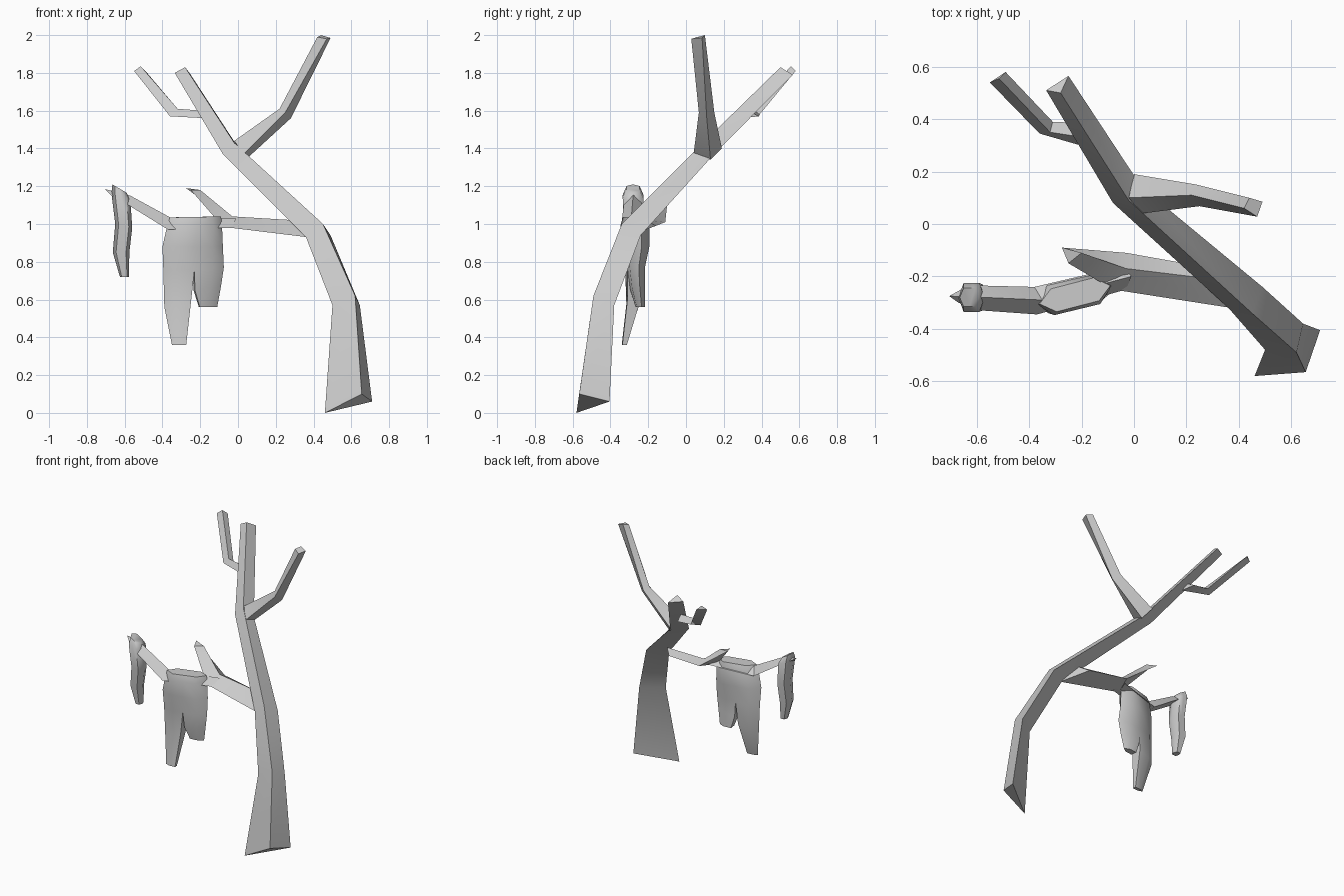
import bpy, bmesh
from mathutils import Vector


def skin(bm, rings, cap_start=True, cap_end=True):
    """Bridge a series of equal-count point rings."""
    vs = [[bm.verts.new(p) for p in r] for r in rings]
    n = len(vs[0])
    for a, b in zip(vs, vs[1:]):
        for i in range(n):
            j = (i + 1) % n
            bm.faces.new((a[i], a[j], b[j], b[i]))
    if cap_start:
        bm.faces.new(vs[0])
    if cap_end:
        bm.faces.new(vs[-1])


def finish(name, bm, angle):
    bmesh.ops.remove_doubles(bm, verts=bm.verts, dist=0.0005)
    bmesh.ops.recalc_face_normals(bm, faces=bm.faces)
    me = bpy.data.meshes.new(name)
    bm.to_mesh(me)
    bm.free()
    ob = bpy.data.objects.new(name, me)
    bpy.context.collection.objects.link(ob)
    bpy.ops.object.select_all(action='DESELECT')
    ob.select_set(True)
    bpy.context.view_layer.objects.active = ob
    bpy.ops.object.shade_smooth_by_angle(angle=angle)


def limb(name, rings):
    bm = bmesh.new()
    skin(bm, rings)
    finish(name, bm, 0.6)


# Three-sided trunk, running on into the main upper limb
limb("trunk", [
    [(.46, -.58, 0), (.655, -.565, .10), (.71, -.405, .06)],
    [(.50, -.48, .57), (.62, -.49, .62), (.645, -.38, .57)],
    [(.36, -.32, .93), (.45, -.34, 1.0), (.49, -.24, .94)],
    [(-.08, .08, 1.37), (-.02, .09, 1.43), (.03, .14, 1.36)],
    [(-.335, .51, 1.80), (-.28, .50, 1.83), (-.25, .565, 1.79)]])

# Upper right limb
limb("right_limb", [
    [(.03, .04, 1.37), (-.02, .10, 1.44), (0, .19, 1.40), (.04, .13, 1.34)],
    [(.25, .068, 1.59), (.22, .11, 1.61), (.24, .15, 1.59), (.28, .11, 1.56)],
    [(.47, .028, 1.98), (.42, .06, 1.99), (.44, .10, 2.0), (.49, .085, 1.985)]])

# Upper left twig
limb("upper_twig", [
    [(-.17, .29, 1.56), (-.19, .33, 1.60), (-.20, .385, 1.57)],
    [(-.36, .345, 1.57), (-.32, .35, 1.61), (-.31, .39, 1.58)],
    [(-.55, .54, 1.81), (-.515, .555, 1.835), (-.49, .58, 1.81)]])

# Low branch turning up into a short stub
limb("low_branch", [
    [(.37, -.32, .93), (.30, -.21, 1.02), (.25, -.16, .99)],
    [(-.08, -.25, .985), (-.03, -.17, 1.04), (-.03, -.11, 1.01)],
    [(-.25, -.15, 1.18), (-.20, -.11, 1.18), (-.275, -.09, 1.19)]])

# Outer branch carrying both hanging pieces
limb("outer_branch", [
    [(-.03, -.25, .98), (-.01, -.20, 1.03), (-.04, -.16, 1.01)],
    [(-.37, -.345, .97), (-.35, -.29, 1.03), (-.38, -.24, .98)],
    [(-.58, -.33, 1.10), (-.57, -.28, 1.15), (-.58, -.235, 1.11)],
    [(-.67, -.30, 1.15), (-.705, -.275, 1.185), (-.66, -.25, 1.16)]])


def frame(l, r, t):
    l, r = Vector(l), Vector(r)
    d = r - l
    nrm = Vector((d.y, -d.x, 0)).normalized() * t
    return l, d, nrm


def body_ring(l, r, t):
    l, d, n = frame(l, r, t)
    return ([l] + [l + d * k + n for k in (.2, .5, .8)] + [l + d]
            + [l + d * k - n for k in (.8, .5, .2)])


def leg_ring(outer, inner, t, side):
    l, d, n = frame(outer, inner, t)
    n = n * side
    return [l, l + d * .4 + n, l + d + n, l + d - n, l + d * .4 - n]


# Large draped cloth: a body that splits into two drooping lobes
bm = bmesh.new()
body = [body_ring(*a) for a in (
    ((-.36, -.305, 1.035), (-.09, -.235, 1.04), .045),
    ((-.375, -.305, .99), (-.085, -.235, 1.0), .058),
    ((-.40, -.30, .88), (-.08, -.235, .88), .055),
    ((-.395, -.29, .75), (-.075, -.25, .77), .04))]
skin(bm, body, True, False)
e = body[-1]
skin(bm, [[e[0], e[1], e[2], e[6], e[7]],
          leg_ring((-.39, -.285, .56), (-.25, -.275, .60), .035, 1),
          leg_ring((-.35, -.33, .36), (-.275, -.325, .36), .012, 1)], False)
skin(bm, [[e[4], e[3], e[2], e[6], e[5]],
          leg_ring((-.09, -.245, .67), (-.232, -.26, .65), .035, -1),
          leg_ring((-.11, -.235, .56), (-.205, -.245, .56), .022, -1)], False)
finish("large_cloth", bm, 1.0)

# Small cloth hooked over the branch tip
bm = bmesh.new()
skin(bm, [body_ring(*a) for a in (
    ((-.665, -.28, 1.21), (-.59, -.28, 1.165), .035),
    ((-.67, -.28, 1.16), (-.57, -.28, 1.13), .055),
    ((-.65, -.28, 1.0), (-.56, -.28, .98), .05),
    ((-.663, -.28, .85), (-.575, -.28, .85), .042),
    ((-.625, -.28, .72), (-.578, -.28, .72), .025))])
finish("small_cloth", bm, 1.0)
